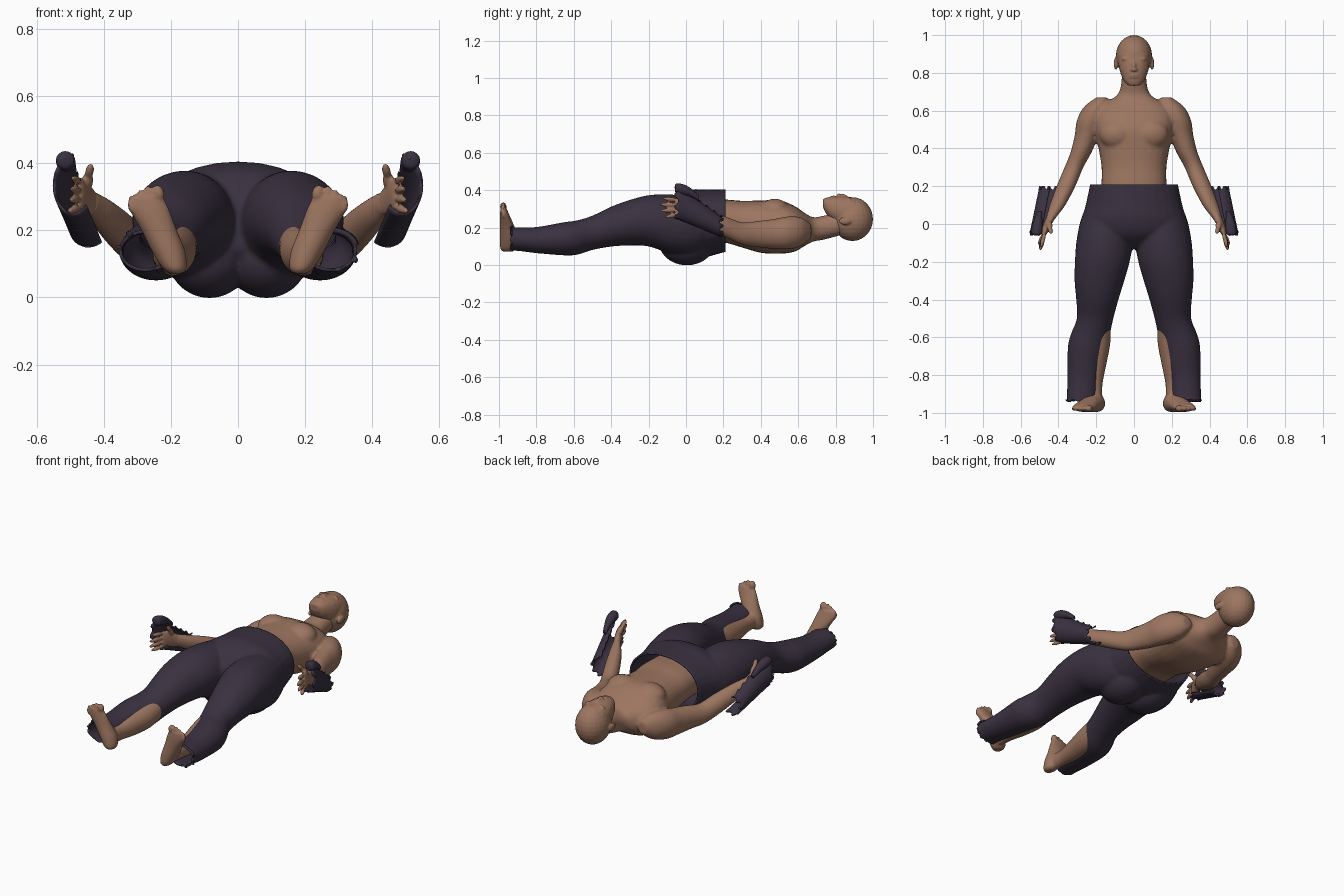
import bpy, bmesh, math
from mathutils import Vector, Matrix

if "Cube" in bpy.data.objects:
    bpy.data.objects.remove(bpy.data.objects["Cube"])


def material(name, rgb):
    m = bpy.data.materials.new(name)
    m.diffuse_color = (*rgb, 1)
    m.use_nodes = True
    m.node_tree.nodes["Principled BSDF"].inputs["Base Color"].default_value = m.diffuse_color
    return m


SKIN = material("skin", (0.335, 0.18, 0.118))
CLOTH = material("dark cloth", (0.042, 0.031, 0.052))


def spline(st, steps=5):
    """Smoothly interpolate the stations of a loft."""
    out = []
    for i in range(len(st) - 1):
        p0, p1, p2, p3 = st[max(i - 1, 0)], st[i], st[i + 1], st[min(i + 2, len(st) - 1)]
        for k in range(steps):
            t = k / steps
            out.append([0.5 * (2 * b + (c - a) * t + (2 * a - 5 * b + 4 * c - d) * t * t
                               + (3 * b - a - 3 * c + d) * t ** 3)
                        for a, b, c, d in zip(p0, p1, p2, p3)])
    return out + [list(st[-1])]


def loft(bm, stations, side=1, axis='Y', power=2.0, n=28):
    """Closed tube through stations (x, y, z, half width, half depth)."""
    rings = []
    for x, y, z, a, b in spline(stations):
        ring = []
        for i in range(n):
            t = 2 * math.pi * i / n
            c, s = math.cos(t), math.sin(t)
            u = a * math.copysign(abs(c) ** (2 / power), c)
            v = b * math.copysign(abs(s) ** (2 / power), s)
            p = (x + u, y, z + v) if axis == 'Y' else (x + u, y + v, z)
            ring.append(bm.verts.new((p[0] * side, p[1], p[2])))
        rings.append(ring)
    for r0, r1 in zip(rings, rings[1:]):
        for i in range(n):
            bm.faces.new((r0[i], r0[(i + 1) % n], r1[(i + 1) % n], r1[i]))
    bm.faces.new(rings[0])
    bm.faces.new(rings[-1])


def blob(bm, center, radii, rot=None):
    """Ellipsoid."""
    m = Matrix.Translation(center)
    if rot is not None:
        m = m @ rot.to_matrix().to_4x4()
    bmesh.ops.create_uvsphere(bm, u_segments=24, v_segments=14, radius=1,
                              matrix=m @ Matrix.Diagonal((*radii, 1)))


def digit(bm, p, q, r):
    """Finger or toe: a long ellipsoid between two points."""
    p, q = Vector(p), Vector(q)
    d = q - p
    blob(bm, (p + q) / 2, (r, r, d.length / 2 + r * 0.6), d.to_track_quat('Z', 'Y'))


def finish(name, bm, mat, voxel=None, mirror=False, smooth=4):
    bmesh.ops.recalc_face_normals(bm, faces=bm.faces[:])
    me = bpy.data.meshes.new(name)
    bm.to_mesh(me)
    bm.free()
    me.materials.append(mat)
    for p in me.polygons:
        p.use_smooth = True
    ob = bpy.data.objects.new(name, me)
    bpy.context.scene.collection.objects.link(ob)
    if voxel:
        r = ob.modifiers.new("fuse", 'REMESH')
        r.mode = 'VOXEL'
        r.voxel_size = voxel
        r.use_smooth_shade = True
        s = ob.modifiers.new("soften", 'SMOOTH')
        s.factor, s.iterations = 0.5, smooth
    if mirror:
        m = ob.modifiers.new("mirror", 'MIRROR')
        m.use_mirror_merge = False
    return ob


# Torso, neck and arms
bm = bmesh.new()
loft(bm, [(0, .05, .235, .17, .11), (0, .2, .235, .172, .115), (0, .3, .218, .172, .125),
          (0, .4, .205, .188, .14), (0, .5, .203, .21, .143), (0, .58, .193, .21, .122),
          (0, .635, .19, .165, .088), (0, .68, .19, .092, .065), (0, .74, .2, .068, .064),
          (0, .84, .225, .064, .062)], power=2.3)
for s in (1, -1):
    loft(bm, [(.17, .67, .18, .03, .035), (.2, .62, .178, .065, .075), (.228, .55, .172, .074, .088),
              (.25, .47, .166, .064, .08), (.28, .38, .165, .056, .07), (.318, .3, .168, .05, .06),
              (.36, .2, .208, .05, .056), (.405, .1, .252, .042, .046), (.436, .04, .28, .028, .038),
              (.445, .02, .285, .024, .038)], side=s)
    blob(bm, (s * .088, .475, .29), (.095, .08, .064))
finish("torso_and_arms", bm, SKIN, .009)

# Head with face features
bm = bmesh.new()
blob(bm, (0, .89, .245), (.096, .11, .117))
loft(bm, [(0, .733, .33, .028, .022), (0, .755, .313, .052, .048), (0, .8, .295, .072, .072),
          (0, .85, .283, .083, .084), (0, .9, .27, .085, .09)], power=2.3)
digit(bm, (0, .862, .36), (0, .823, .374), .012)
blob(bm, (0, .817, .37), (.019, .01, .012))
blob(bm, (0, .778, .362), (.027, .006, .008))
blob(bm, (0, .79, .363), (.026, .006, .009))
blob(bm, (0, .745, .34), (.025, .014, .018))
for s in (1, -1):
    blob(bm, (s * .036, .873, .349), (.03, .009, .012))
    blob(bm, (s * .036, .857, .345), (.016, .008, .011))
    blob(bm, (s * .05, .825, .325), (.022, .022, .022))
    blob(bm, (s * .096, .85, .235), (.011, .034, .021))
finish("head", bm, SKIN, .005, smooth=2)

# Hands: palm, four fingers and a raised thumb
bm = bmesh.new()
loft(bm, [(.432, .06, .275, .024, .034), (.442, .03, .285, .024, .04), (.457, 0, .298, .022, .05),
          (.472, -.04, .306, .018, .052), (.476, -.055, .307, .012, .045)])
for i, tip in enumerate((-.105, -.13, -.135, -.118)):
    digit(bm, (.473, -.045, .268 + .026 * i), (.503 - .004 * i, tip, .257 + .033 * i), .0115)
digit(bm, (.452, .01, .325), (.446, -.02, .365), .017)
digit(bm, (.446, -.018, .36), (.439, -.045, .392), .0125)
finish("hand", bm, SKIN, .005, mirror=True, smooth=2)

# Lower legs, feet and toes
bm = bmesh.new()
loft(bm, [(.19, -.42, .19, .06, .06), (.188, -.5, .168, .064, .066), (.186, -.58, .148, .063, .07),
          (.192, -.65, .135, .064, .07), (.2, -.75, .126, .052, .06), (.205, -.85, .123, .038, .046),
          (.204, -.92, .125, .036, .046), (.204, -.955, .125, .034, .044)])
loft(bm, [(.185, -.955, .072, .02, .026), (.19, -.951, .09, .037, .042), (.208, -.946, .14, .05, .05),
          (.235, -.955, .2, .053, .04), (.263, -.968, .26, .059, .027), (.274, -.975, .3, .052, .017)],
     axis='Z')
for x, z, r in ((.238, .325, .018), (.266, .325, .013), (.286, .316, .012), (.303, .303, .012),
                (.317, .286, .012)):
    digit(bm, (x - .004, -.975, z - .03), (x + .003, -.978, z), r)
finish("lower_leg_and_foot", bm, SKIN, .006, mirror=True, smooth=3)

# Trousers: hips, buttocks and legs fused, then opened at waist and cuffs
bm = bmesh.new()
loft(bm, [(0, .26, .24, .225, .165), (0, .2, .235, .235, .168), (0, .1, .222, .256, .182),
          (0, .02, .22, .276, .182), (0, -.06, .22, .25, .15), (0, -.13, .215, .14, .075)], power=2.1)
for s in (1, -1):
    blob(bm, (s * .085, .005, .12), (.125, .15, .122))
    loft(bm, [(.14, .08, .21, .12, .14), (.146, 0, .21, .142, .158), (.156, -.1, .222, .15, .156),
              (.168, -.2, .236, .145, .137), (.183, -.3, .226, .132, .122), (.194, -.4, .205, .112, .107),
              (.206, -.5, .172, .097, .092), (.23, -.58, .147, .103, .092), (.25, -.65, .14, .1, .089),
              (.268, -.8, .133, .085, .07), (.275, -.9, .138, .08, .063), (.276, -.98, .14, .082, .063)],
         side=s)
raw = finish("trousers_block", bm, CLOTH, .009)
bpy.context.view_layer.update()
me = bpy.data.meshes.new_from_object(raw.evaluated_get(bpy.context.evaluated_depsgraph_get()))
bpy.data.objects.remove(raw)
bm = bmesh.new()
bm.from_mesh(me)
for y, ny in ((.21, 1), (-.935, -1)):
    bmesh.ops.bisect_plane(bm, geom=bm.verts[:] + bm.edges[:] + bm.faces[:], plane_co=(0, y, 0),
                           plane_no=(0, ny, 0), clear_outer=True)
# slightly frayed cuffs
for v in bm.verts:
    if v.co.y < -.934:
        v.co.y += .007 * math.sin(v.co.z * 110 + v.co.x * 60)
trousers = finish("trousers", bm, CLOTH)
sol = trousers.modifiers.new("thickness", 'SOLIDIFY')
sol.thickness, sol.offset = .01, -1

# Forearm guards: flared half shells, open to the inside, with ragged ends
bm = bmesh.new()
NS, NT = 12, 20
grid = []
for i in range(NS + 1):
    s = i / NS
    row = []
    for j in range(NT + 1):
        a = math.radians(-135 + 225 * j / NT)
        x = .445 + .047 * s + (.053 + .003 * s) * math.cos(a)
        z = .203 + .132 * s + (.05 + .035 * s) * math.sin(a)
        y = .19 - .24 * s
        if i in (0, NS):
            y += .01 * (-1) ** (j // 2)
        if j == NT:
            z += .008 * (-1) ** i
        row.append(bm.verts.new((x, y, z)))
    grid.append(row)
for i in range(NS):
    for j in range(NT):
        bm.faces.new((grid[i][j], grid[i + 1][j], grid[i + 1][j + 1], grid[i][j + 1]))
guard = finish("forearm_guard", bm, CLOTH)
sol = guard.modifiers.new("thickness", 'SOLIDIFY')
sol.thickness, sol.offset = .009, 0
guard.modifiers.new("mirror", 'MIRROR').use_mirror_merge = False

# Rolled cloth along the upper edge of each guard
bm = bmesh.new()
loft(bm, [(.515, -.06, .41, .012, .012), (.515, -.05, .409, .027, .027), (.512, -.01, .402, .028, .028),
          (.506, .03, .385, .02, .022), (.498, .07, .355, .012, .014)], n=16)
finish("guard_roll", bm, CLOTH, mirror=True)
